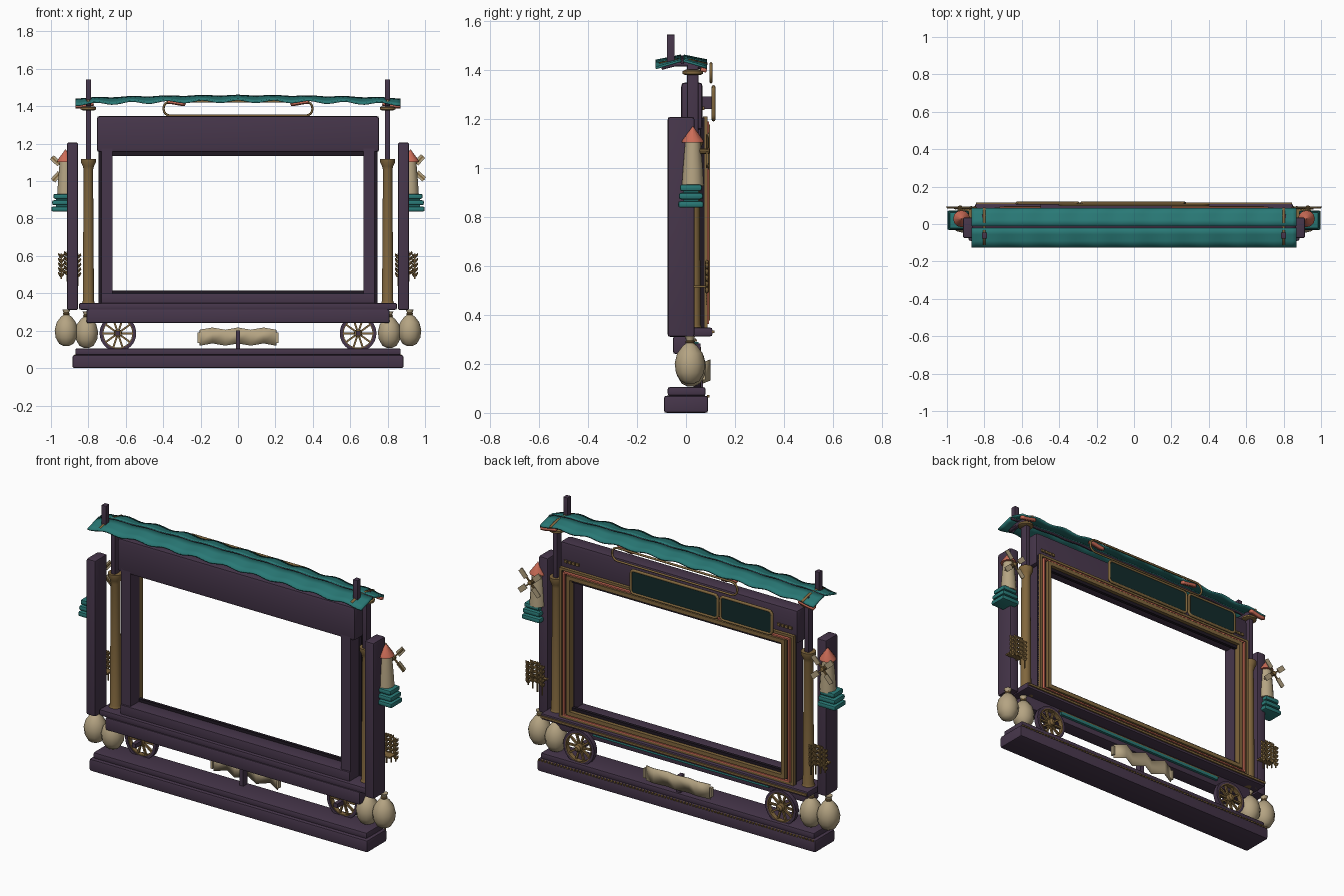
import bpy, bmesh, math
from mathutils import Matrix, Vector

if "Cube" in bpy.data.objects:
    bpy.data.objects.remove(bpy.data.objects["Cube"])

def mat(name, c):
    m = bpy.data.materials.new(name); m.diffuse_color = (*c, 1); return m
PURPLE = mat("dark purple wood", (0.062, 0.037, 0.070))
BRASS = mat("old brass", (0.22, 0.135, 0.047))
TEAL = mat("teal cloth", (0.022, 0.19, 0.18))
CORAL = mat("coral", (0.60, 0.15, 0.095))
BEIGE = mat("canvas beige", (0.46, 0.37, 0.225))
NIGHT = mat("deep teal panel", (0.006, 0.024, 0.024))
SHADOW = mat("near black purple", (0.014, 0.009, 0.016))

def finish(bm, name, m):
    bmesh.ops.recalc_face_normals(bm, faces=bm.faces)
    me = bpy.data.meshes.new(name); bm.to_mesh(me); bm.free()
    ob = bpy.data.objects.new(name, me); me.materials.append(m)
    bpy.context.collection.objects.link(ob)
    return ob

def add_box(bm, x0, x1, y0, y1, z0, z1, rot=None):
    M = Matrix.Translation(((x0+x1)/2, (y0+y1)/2, (z0+z1)/2))
    M = (rot @ M if rot else M) @ Matrix.Diagonal((abs(x1-x0), y1-y0, z1-z0, 1))
    bmesh.ops.create_cube(bm, size=1, matrix=M)

def box(name, x0, x1, y0, y1, z0, z1, m, bev=0.0):
    bm = bmesh.new(); add_box(bm, x0, x1, y0, y1, z0, z1)
    if bev:
        bmesh.ops.bevel(bm, geom=bm.edges[:], offset=bev, segments=2, profile=0.6, affect='EDGES')
    return finish(bm, name, m)

def lathe(name, prof, loc, m, segs=16, axis='Z', closed=False):
    """Turn (radius, height) points; closed makes a ring, open gets end caps."""
    bm = bmesh.new()
    rot = Matrix.Rotation(-math.pi/2, 4, 'X') if axis == 'Y' else Matrix()
    M = Matrix.Translation(loc) @ rot
    rings = [[bm.verts.new(M @ Vector((r*math.cos(2*math.pi*i/segs), r*math.sin(2*math.pi*i/segs), h)))
              for i in range(segs)] for r, h in prof]
    pairs = list(zip(rings, rings[1:])) + ([(rings[-1], rings[0])] if closed else [])
    for a, b in pairs:
        for i in range(segs):
            j = (i+1) % segs
            bm.faces.new((a[i], a[j], b[j], b[i]))
    if not closed:
        bm.faces.new(rings[0]); bm.faces.new(rings[-1])
    return finish(bm, name, m)

def frame(name, x0, x1, z0, z1, w, y0, y1, m):
    """Rectangular picture frame with mitred corners."""
    bm = bmesh.new(); L = []
    for d, y in ((0, y0), (0, y1), (w, y1), (w, y0)):
        L.append([bm.verts.new((x, y, z)) for x, z in
                  ((x0+d, z0+d), (x1-d, z0+d), (x1-d, z1-d), (x0+d, z1-d))])
    for k in range(4):
        for i in range(4):
            j = (i+1) % 4
            bm.faces.new((L[k][i], L[k][j], L[(k+1) % 4][j], L[(k+1) % 4][i]))
    return finish(bm, name, m)

def round_loop(name, x0, x1, z0, z1, y, r, t, m):
    """Rounded rectangular tube."""
    cu = bpy.data.curves.new(name, 'CURVE'); cu.dimensions = '3D'
    cu.bevel_depth = t; cu.bevel_resolution = 2
    pts = []
    for cx, cz, a0 in ((x1-r, z1-r, 0), (x0+r, z1-r, 90), (x0+r, z0+r, 180), (x1-r, z0+r, 270)):
        for k in range(5):
            a = math.radians(a0 + k*22.5)
            pts.append((cx + r*math.cos(a), y, cz + r*math.sin(a), 1))
    sp = cu.splines.new('POLY'); sp.points.add(len(pts)-1); sp.use_cyclic_u = True
    for p, c in zip(sp.points, pts): p.co = c
    cu.materials.append(m)
    bpy.context.collection.objects.link(bpy.data.objects.new(name, cu))

# Plinth with bead row
box("plinth_lower", -.885, .885, -.09, .09, 0, .07, PURPLE, .012)
box("plinth_upper", -.87, .87, -.075, .08, .07, .105, PURPLE, .01)
bm = bmesh.new()
for i in range(88):
    x = -.87 + i*.02
    add_box(bm, x-.005, x+.005, .085, .096, .063, .072)
finish(bm, "plinth_beads", BRASS)

# Wagon bed and sill
box("wagon_bed", -.81, .81, -.053, .035, .24, .315, PURPLE, .012)
box("sill", -.85, .85, -.05, .108, .312, .348, PURPLE, .01)
box("sill_moulding", -.845, .845, .10, .116, .325, .337, BRASS)
box("bed_teal_strip", -.56, .56, .035, .05, .272, .29, TEAL)
box("bed_brass_strip", -.57, .57, .035, .045, .292, .3, BRASS)

# Main window frame
box("top_beam", -.755, .755, -.02, .068, 1.155, 1.348, PURPLE, .018)
box("bottom_rail", -.73, .73, -.03, .06, .34, .40, PURPLE, .006)
for s in (-1, 1):
    box("jamb", min(s*.67, s*.73), max(s*.67, s*.73), -.02, .06, .34, 1.19, PURPLE)
frame("rear_backing", -.745, .745, .345, 1.205, .07, .058, .076, SHADOW)
frame("rear_outer_rim", -.745, .745, .347, 1.208, .014, .07, .088, BRASS)
frame("rear_coral_rim", -.72, .72, .362, 1.188, .008, .07, .093, CORAL)
frame("rear_inner_rim", -.695, .695, .376, 1.176, .022, .058, .097, BRASS)

# Sign plaques and hanging loop on the rear
for n, x0, x1 in (("main", -.285, .275), ("side", -.63, -.295)):
    box(n + "_plaque", x0+.006, x1-.006, .107, .115, 1.196, 1.33, NIGHT)
    round_loop(n + "_plaque_border", x0+.004, x1-.004, 1.197, 1.329, .112, .02, .008, BRASS)
round_loop("hanging_loop", -.398, .398, 1.35, 1.425, .102, .035, .006, BRASS)
box("plaque_mount", -.5, .2, .06, .107, 1.24, 1.29, PURPLE)

for s in (-1, 1):
    # Outer pylons
    box("pylon", s*.885-.03, s*.885+.03, -.075, .035, .31, 1.207, PURPLE, .012)
    # Brass columns
    lathe("column", [(.04, .312), (.04, .335), (.033, .35), (.03, .36), (.025, 1.06), (.03, 1.08),
                     (.04, 1.1), (.04, 1.118)], (s*.8, .03, 0), BRASS, 20)
    # Canopy poles, collars and finial posts
    box("canopy_pole", s*.8-.014, s*.8+.014, .005, .05, 1.11, 1.435, PURPLE, .004)
    lathe("pole_collar", [(.03, 1.378), (.042, 1.383), (.042, 1.394), (.03, 1.4)], (s*.8, .028, 0), BRASS, 16)
    box("finial_post", s*.8-.014, s*.8+.014, -.078, -.046, 1.415, 1.543, PURPLE, .003)
    # Beam rivet bars
    bm = bmesh.new()
    for k in range(4):
        x = s*(.64 + k*.025)
        add_box(bm, x-.009, x+.009, .066, .076, 1.235, 1.25)
    finish(bm, "beam_rivets", BRASS)
    # Wheels
    c = (s*.642, .045, .186)
    lathe("wheel_rim", [(.082, -.014), (.098, -.014), (.098, .014), (.082, .014)], c, PURPLE, 32, 'Y', True)
    lathe("wheel_inner_ring", [(.077, -.01), (.083, -.01), (.083, .017), (.077, .017)], c, BRASS, 32, 'Y', True)
    lathe("wheel_hub", [(.02, -.022), (.022, 0), (.02, .025), (.01, .035)], c, BRASS, 14, 'Y')
    bm = bmesh.new()
    for k in range(10):
        add_box(bm, .015, .08, -.006, .006, -.005, .005,
                Matrix.Translation(c) @ Matrix.Rotation(k*math.pi/5, 4, 'Y'))
    finish(bm, "wheel_spokes", BRASS)
    box("wheel_axle", s*.642-.012, s*.642+.012, -.03, .04, .174, .198, PURPLE)

    # Grain sacks
    for x, y, h in ((.918, .016, .118), (.81, .02, .108)):
        lathe("sack", [(.015, 0), (.038, .012), (.057, .045), (.062, .085), (.052, .125), (.03, .155),
                       (.013, .168), (.014, .178), (.022, .196)], (s*x, y, h), BEIGE, 12)
        lathe("sack_tie", [(.013, .164), (.018, .169), (.018, .174), (.013, .179)], (s*x, y, h), BRASS, 12)

    # Windmill on terraces
    for k, (w, d) in enumerate(((.058, .05), (.054, .047), (.047, .043))):
        box("terrace", s*.94-w, s*.94+w, .018-d, .022+d, .837+k*.034, .864+k*.034, TEAL, .011)
    box("terrace_core", s*.935-.038, s*.935+.038, -.01, .05, .85, .92, TEAL)
    m = (s*.922, .028, 0)
    lathe("mill_tower", [(.045, .925), (.04, 1.0), (.031, 1.11)], m, BEIGE, 12)
    lathe("mill_cap", [(.045, 1.103), (.043, 1.112), (.002, 1.168)], m, CORAL, 12)
    hub = Matrix.Translation((s*.93, .086, 1.068))
    lathe("mill_hub", [(.012, -.04), (.012, .008), (.006, .012)], (s*.93, .086, 1.068), BRASS, 10, 'Y')
    arms, sails = bmesh.new(), bmesh.new()
    for k in range(4):
        R = hub @ Matrix.Rotation(math.radians(42 + 90*k), 4, 'Y')
        add_box(arms, 0, .09, -.004, .004, -.004, .004, R)
        add_box(sails, .034, .088, .003, .008, -.015, .015, R)
    finish(arms, "mill_arms", BRASS); finish(sails, "mill_sails", BEIGE)

    # Wheat sheaf
    bm = bmesh.new()
    for i in range(4):
        x, top = s*(.855 + i*.03), .63 - .012*abs(i-1.5)
        add_box(bm, x-.003, x+.003, .082, .088, .44 + .012*i, top)
        for k in range(5):
            for t in (-1, 1):
                M = (Matrix.Translation((x + t*.008, .085, top - .012 - k*.025)) @
                     Matrix.Rotation(t*.5, 4, 'Y') @ Matrix.Diagonal((.007, .008, .017, 1)))
                bmesh.ops.create_icosphere(bm, subdivisions=1, radius=1, matrix=M)
    finish(bm, "wheat", BRASS)
    box("wheat_band", s*.9-.045, s*.9+.045, .03, .084, .512, .52, BRASS)

# Folded chart on a rod
bm = bmesh.new()
rows = [[bm.verts.new((-.205 + i*.41/6, .07 + .03*(i % 2), z + .012*(i % 2))) for i in range(7)]
        for z in (.12, .205)]
for i in range(6):
    bm.faces.new((rows[0][i], rows[0][i+1], rows[1][i+1], rows[1][i]))
chart = finish(bm, "folded_chart", BEIGE)
chart.modifiers.new("thick", 'SOLIDIFY').thickness = .004
for s in (-1, 1):
    box("chart_peg", s*.21-.006, s*.21+.006, .06, .08, .135, .19, BEIGE)
box("chart_hanger", -.012, .012, .03, .07, .1, .2, PURPLE)

# Wavy canopy: two sloping cloths either side of a ridge bar
def roof_z(x, y):
    d = abs(y + .015)
    return 1.456 - .016*(x/.87)**2 - .25*d + (.002 + .045*d)*math.cos(x*2*math.pi/.19)
def cloth(name, x0, x1, y0, y1, dz, n, m, th):
    bm = bmesh.new()
    g = [[bm.verts.new((x0 + (x1-x0)*i/n, y0 + (y1-y0)*j/3,
                        roof_z(x0 + (x1-x0)*i/n, y0 + (y1-y0)*j/3) + dz)) for j in range(4)]
         for i in range(n+1)]
    for i in range(n):
        for j in range(3):
            bm.faces.new((g[i][j], g[i+1][j], g[i+1][j+1], g[i][j+1]))
    ob = finish(bm, name, m)
    sol = ob.modifiers.new("thick", 'SOLIDIFY'); sol.thickness = th; sol.offset = 0
cloth("canopy_front", -.87, .87, -.124, -.02, 0, 72, TEAL, .01)
cloth("canopy_rear", -.87, .87, -.01, .085, 0, 72, TEAL, .01)
cloth("ridge_bar", -.865, .865, -.022, -.008, -.006, 60, PURPLE, .014)
for x in (-.8, .8):
    cloth("canopy_strap", x-.006, x+.006, -.11, .087, .004, 2, BRASS, .009)
    cloth("canopy_crossbar", x-.012, x+.012, -.1, .07, -.013, 2, PURPLE, .016)
for x in (-.82, -.33, .33, .82):
    cloth("coral_scallop", x-.048, x+.048, .06, .084, -.014, 8, CORAL, .016)

# Smooth rounded parts, keep edges crisp
bpy.ops.object.select_all(action='DESELECT')
for ob in bpy.context.scene.objects:
    if ob.type == 'MESH':
        ob.select_set(True); bpy.context.view_layer.objects.active = ob
bpy.ops.object.shade_smooth_by_angle(angle=math.radians(35))

for m in bpy.data.materials:
    if m.users and not m.is_grease_pencil:
        m.use_nodes = True
        m.node_tree.nodes["Principled BSDF"].inputs["Base Color"].default_value = m.diffuse_color
